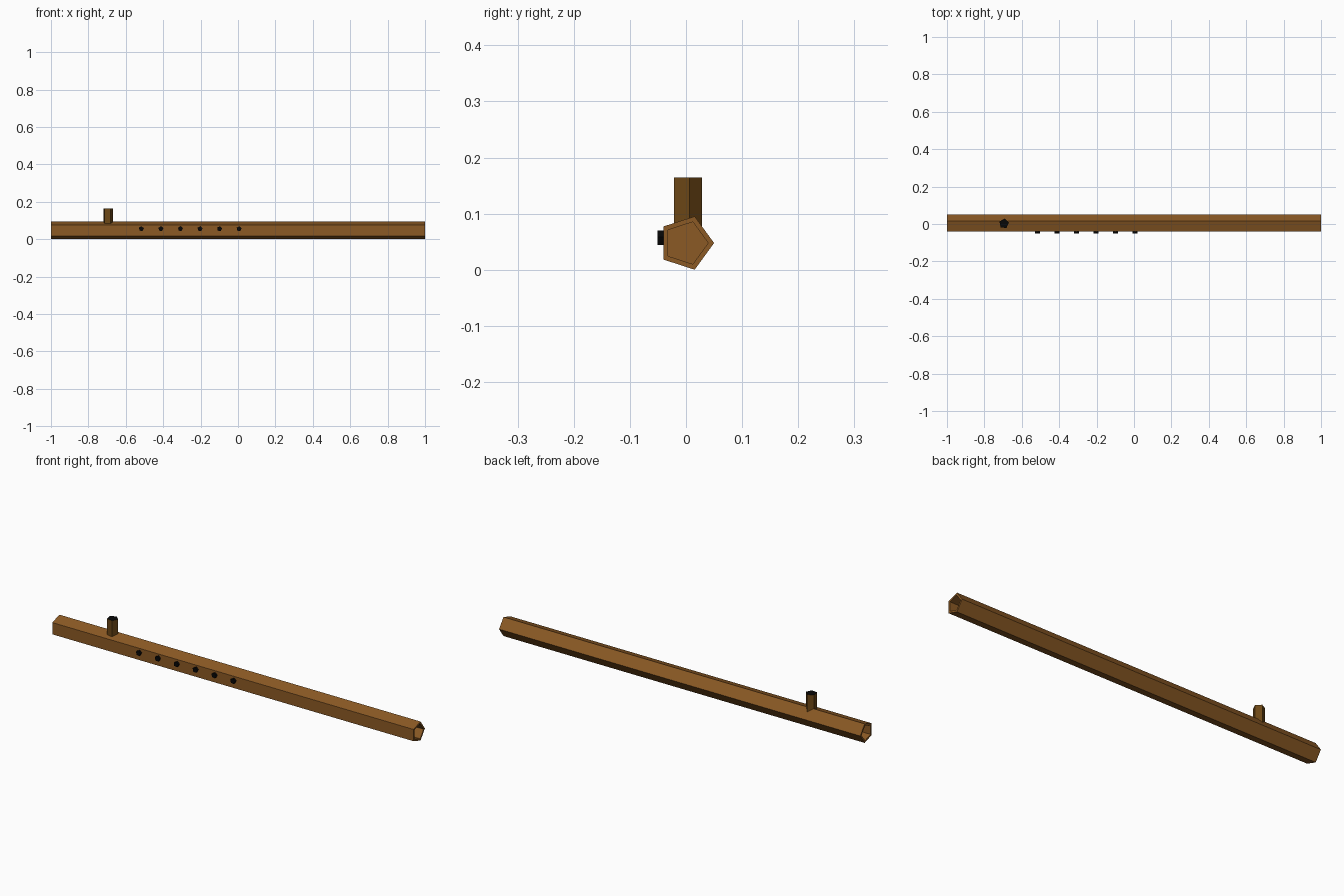
import bpy, bmesh
from math import sin, cos, pi, radians
from mathutils import Vector

cube = bpy.data.objects.get("Cube")
if cube:
    bpy.data.objects.remove(cube, do_unlink=True)

SIDES = 5
X, Y, Z = Vector((1, 0, 0)), Vector((0, 1, 0)), Vector((0, 0, 1))


def material(name, rgb):
    mat = bpy.data.materials.new(name)
    mat.use_nodes = True
    color = (*rgb, 1)
    mat.diffuse_color = color
    mat.node_tree.nodes["Principled BSDF"].inputs["Base Color"].default_value = color
    return mat


wood = material("warm wood", (0.26, 0.102, 0.018))
dark_wood = material("dark wood", (0.15, 0.063, 0.008))
black = material("black", (0.002, 0.002, 0.002))


def prism(name, base, u, v, along, radius, turn, mats, finish=None):
    """Five-sided bar from base, with its section in the u-v plane."""
    bm = bmesh.new()
    angles = [turn + 2 * pi * i / SIDES for i in range(SIDES)]
    ring = [bm.verts.new(base + radius * (u * cos(a) + v * sin(a))) for a in angles]
    face = bm.faces.new(ring)
    extruded = bmesh.ops.extrude_face_region(bm, geom=[face], use_keep_orig=True)
    moved = [g for g in extruded["geom"] if isinstance(g, bmesh.types.BMVert)]
    bmesh.ops.translate(bm, verts=moved, vec=along)
    bmesh.ops.recalc_face_normals(bm, faces=bm.faces[:])
    bm.normal_update()
    if finish:
        finish(bm)
    mesh = bpy.data.meshes.new(name)
    bm.to_mesh(mesh)
    bm.free()
    for mat in mats:
        mesh.materials.append(mat)
    obj = bpy.data.objects.new(name, mesh)
    bpy.context.collection.objects.link(obj)
    return obj


def hollow_ends(bm):
    ends = [f for f in bm.faces if abs(f.normal.x) > 0.9]
    bmesh.ops.inset_individual(bm, faces=ends, thickness=0.0105)
    bmesh.ops.inset_individual(bm, faces=ends, thickness=0, depth=-0.15)


def blacken_top(bm):
    for f in bm.faces:
        f.material_index = int(f.normal.z > 0.9)


# Long tube with a bore at both ends
prism("tube", Vector((-1, 0, 0.0476)), Y, Z, 2 * X, 0.05, 0, [wood], hollow_ends)

# Upright mouthpiece with a dark opening
prism("mouthpiece", Vector((-0.695, 0.002, 0.05)), X, Y, 0.114 * Z, 0.0268,
      radians(10), [dark_wood, black], blacken_top)

# Row of finger holes along the front
for i in range(6):
    prism(f"finger_hole_{i + 1}", Vector((-0.517 + 0.1045 * i, -0.035, 0.056)), X, Z,
          -0.0155 * Y, 0.0138, radians(10), [black])
